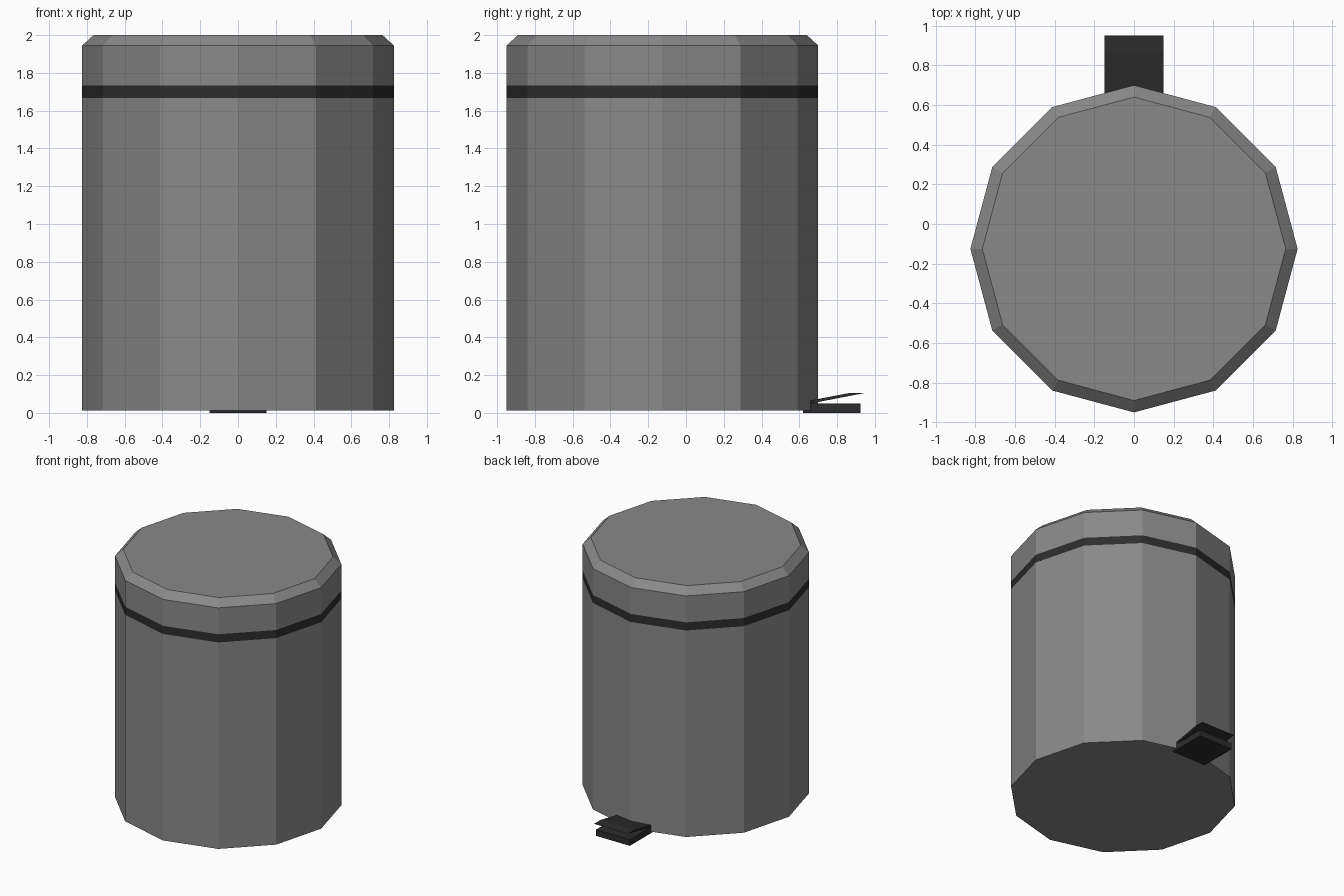
import bpy, bmesh
from math import cos, sin, pi

if "Cube" in bpy.data.objects:
    bpy.data.objects.remove(bpy.data.objects["Cube"])

CY, R, SIDES = -0.125, 0.825, 12


def material(name, v):
    m = bpy.data.materials.new(name)
    m.diffuse_color = (v, v, v, 1)
    m.use_nodes = True
    m.node_tree.nodes["Principled BSDF"].inputs["Base Color"].default_value = m.diffuse_color
    return m


dark = material("dark_plastic", 0.026)
steel = material("grey_metal", 0.25)


def finish(name, bm, mat):
    bmesh.ops.recalc_face_normals(bm, faces=bm.faces[:])
    me = bpy.data.meshes.new(name)
    bm.to_mesh(me)
    bm.free()
    ob = bpy.data.objects.new(name, me)
    bpy.context.collection.objects.link(ob)
    me.materials.append(mat)
    return ob


def drum(name, profile, mat, bottom=True, top=True):
    """Stack of twelve-sided rings given as (radius, z)."""
    bm = bmesh.new()
    rings = [[bm.verts.new((r * cos(2 * pi * i / SIDES),
                            CY + r * sin(2 * pi * i / SIDES), z))
              for i in range(SIDES)] for r, z in profile]
    for a, b in zip(rings, rings[1:]):
        for i in range(SIDES):
            j = (i + 1) % SIDES
            bm.faces.new((a[i], a[j], b[j], b[i]))
    if bottom:
        bm.faces.new(rings[0])
    if top:
        bm.faces.new(rings[-1])
    return finish(name, bm, mat)


def extrude_x(name, profile, half, mat):
    """Side profile of (y, z) points extruded symmetrically across x."""
    bm = bmesh.new()
    left, right = [[bm.verts.new((x, y, z)) for y, z in profile]
                   for x in (-half, half)]
    bm.faces.new(left)
    bm.faces.new(right)
    for i in range(len(profile)):
        j = (i + 1) % len(profile)
        bm.faces.new((left[i], left[j], right[j], right[i]))
    return finish(name, bm, mat)


# Bin shell, dark seam and bevelled lid
drum("bin_body", [(R, 0.013), (R, 1.668)], steel, top=False)
drum("seam_band", [(R, 1.668), (R, 1.733)], dark, bottom=False, top=False)
drum("lid", [(R, 1.733), (R, 1.945), (0.765, 2.0)], steel, bottom=False)

# Foot pedal: flat base plus tilted, bent tread
extrude_x("pedal_base", [(0.62, 0), (0.925, 0), (0.925, 0.05), (0.62, 0.05)],
          0.15, dark)
extrude_x("pedal_tread", [(0.65, 0.03), (0.66, 0.05), (0.95, 0.106),
                          (0.87, 0.106), (0.65, 0.064)], 0.15, dark)
